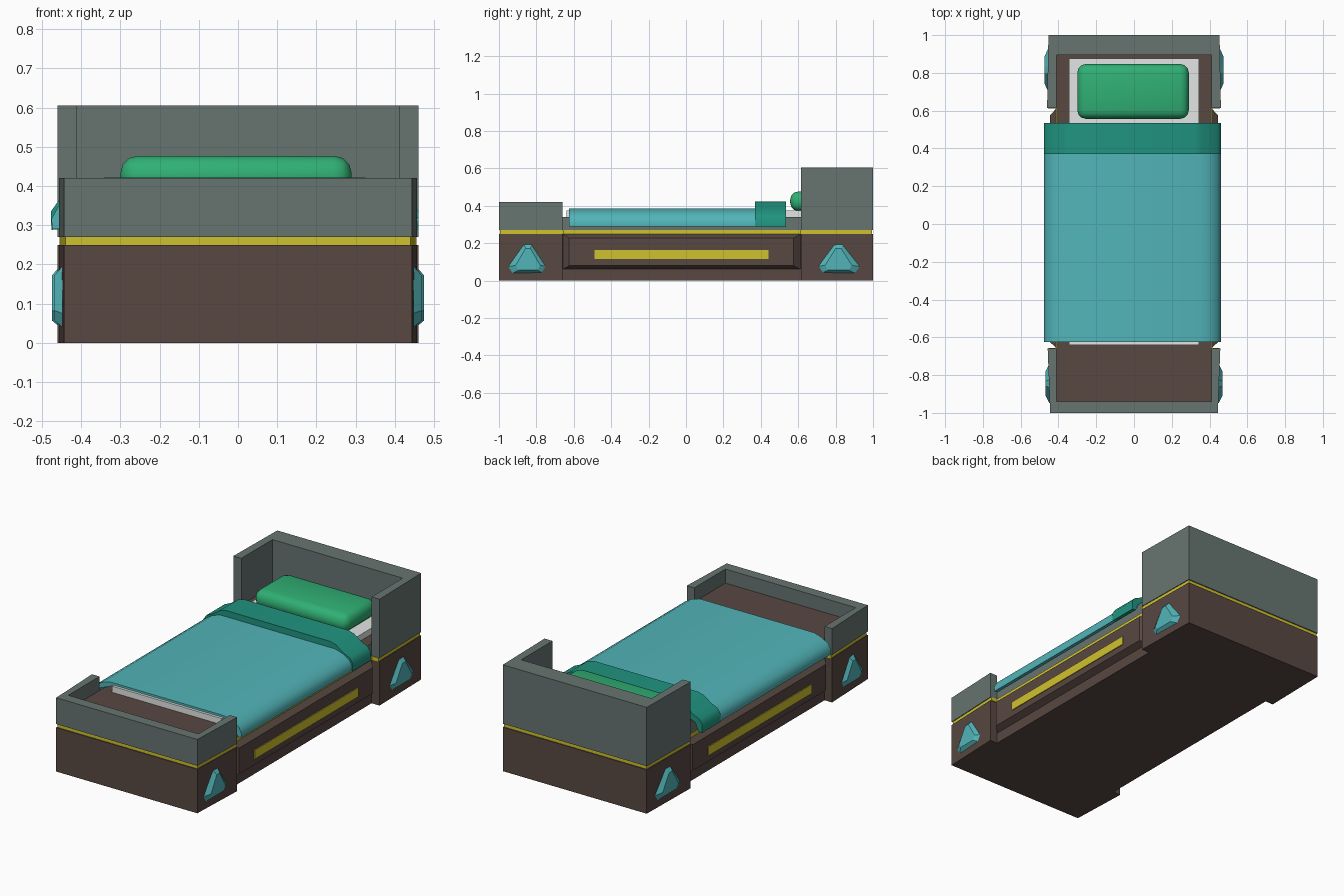
import bpy, bmesh

if "Cube" in bpy.data.objects:
    bpy.data.objects.remove(bpy.data.objects["Cube"])


def material(name, rgb):
    lin = [((c / 255 + 0.055) / 1.055) ** 2.4 for c in rgb]
    m = bpy.data.materials.new(name)
    m.diffuse_color = (*lin, 1)
    m.use_nodes = True
    m.node_tree.nodes["Principled BSDF"].inputs["Base Color"].default_value = m.diffuse_color
    return m


BROWN = material("dark brown", (88, 72, 66))
GREY = material("slate grey", (103, 117, 113))
YELLOW = material("yellow", (208, 194, 45))
TEAL = material("light teal", (82, 181, 185))
FOLD = material("deep teal", (32, 148, 128))
GREEN = material("green", (48, 176, 116))
WHITE = material("off white", (226, 230, 227))


def finish(name, bm, mats):
    bmesh.ops.recalc_face_normals(bm, faces=bm.faces)
    me = bpy.data.meshes.new(name)
    bm.to_mesh(me)
    bm.free()
    for m in mats:
        me.materials.append(m)
    ob = bpy.data.objects.new(name, me)
    bpy.context.collection.objects.link(ob)
    return ob


def loft(name, a, b, mat):
    """Solid between two matching loops of 3D points."""
    bm = bmesh.new()
    va = [bm.verts.new(p) for p in a]
    vb = [bm.verts.new(p) for p in b]
    n = len(a)
    bm.faces.new(va)
    bm.faces.new(vb)
    for i in range(n):
        j = (i + 1) % n
        bm.faces.new((va[i], va[j], vb[j], vb[i]))
    return finish(name, bm, [mat])


def prism_z(name, pts, z0, z1, mat):
    return loft(name, [(x, y, z0) for x, y in pts], [(x, y, z1) for x, y in pts], mat)


def box(name, x0, x1, y0, y1, z0, z1, mat):
    return prism_z(name, [(x0, y0), (x1, y0), (x1, y1), (x0, y1)], z0, z1, mat)


def end_block(label, y_out, y_in, x_out, x_in, wall_y, top):
    """Brown base block, yellow stripe and U-shaped grey board."""
    plan = [(-x_out, y_out), (x_out, y_out), (x_in, y_in), (-x_in, y_in)]
    prism_z(label + "_base", plan, 0, 0.25, BROWN)
    s = 0.99
    prism_z(label + "_stripe", [(x * s, y * 0.994) for x, y in plan], 0.25, 0.27, YELLOW)
    u = [(-x_out, y_out), (x_out, y_out), (x_in, y_in), (0.41, y_in),
         (0.41, wall_y), (-0.41, wall_y), (-0.41, y_in), (-x_in, y_in)]
    prism_z(label + "_board", u, 0.27, top, GREY)


end_block("foot", -1.0, -0.66, 0.444, 0.457, -0.94, 0.42)
end_block("head", 1.0, 0.615, 0.453, 0.46, 0.895, 0.605)

# Middle of the frame
box("middle_base", -0.41, 0.41, -0.67, 0.62, 0, 0.25, BROWN)
box("middle_stripe", -0.415, 0.415, -0.67, 0.62, 0.25, 0.27, YELLOW)
deck = box("bed_deck", -0.41, 0.41, -0.94, 0.895, 0.27, 0.34, GREY)
deck.data.materials.append(BROWN)
for p in deck.data.polygons:
    if p.normal.z > 0.9:
        p.material_index = 1


def rect(x, y0, y1, z0, z1):
    return [(x, y0, z0), (x, y1, z0), (x, y1, z1), (x, y0, z1)]


# Side panels, strips and gems
for side, s in (("right", 1), ("left", -1)):
    loft("side_panel_" + side, rect(s * 0.408, -0.66, 0.615, 0.06, 0.25),
         rect(s * 0.445, -0.625, 0.575, 0.08, 0.228), BROWN)
    box("side_strip_" + side, s * 0.443, s * 0.45, -0.49, 0.44, 0.115, 0.165, YELLOW)
    for end, yc, w, x0 in (("foot", -0.845, 0.105, 0.448), ("head", 0.815, 0.115, 0.454)):
        outline = [(-0.2, 0.195), (0.2, 0.195), (1, 0.075), (0.78, 0.04),
                   (-0.78, 0.04), (-1, 0.075)]
        back = [(s * x0, yc + w * u, z) for u, z in outline]
        front = [(s * (x0 + 0.02), yc + w * u * 0.62, 0.105 + (z - 0.105) * 0.75)
                 for u, z in outline]
        loft("gem_%s_%s" % (end, side), back, front, TEAL)

# Mattress
box("mattress", -0.345, 0.345, -0.64, 0.875, 0.335, 0.375, WHITE)


def cover(name, half, inner, y0, y1, mat):
    """Draped cloth: mirrored cross-section pulled along y."""
    out = half + [(-x, z) for x, z in reversed(half)]
    ins = [(-x, z) for x, z in inner] + list(reversed(inner))
    pts = [(x - 0.008, z) for x, z in out + ins]
    ob = loft(name, [(x, y0, z) for x, z in pts], [(x, y1, z) for x, z in pts], mat)
    for p in ob.data.polygons:
        p.use_smooth = abs(p.normal.y) < 0.5
    bpy.context.view_layer.objects.active = ob
    ob.select_set(True)
    bpy.ops.object.shade_smooth_by_angle(angle=0.7)
    ob.select_set(False)


# Blanket and its folded top
inner = [(0.445, 0.29), (0.425, 0.335), (0.34, 0.37)]
cover("blanket", [(0.465, 0.29), (0.468, 0.315), (0.45, 0.348), (0.41, 0.372),
                  (0.36, 0.387)], inner, -0.625, 0.375, TEAL)
cover("blanket_fold", [(0.468, 0.288), (0.469, 0.335), (0.45, 0.362), (0.41, 0.38),
                       (0.365, 0.412), (0.33, 0.422)], inner, 0.37, 0.535, FOLD)

# Pillow
bm = bmesh.new()
bmesh.ops.create_cube(bm, size=1)
for v in bm.verts:
    v.co = (v.co.x * 0.59 - 0.005, v.co.y * 0.29 + 0.702, v.co.z * 0.105 + 0.4245)
bmesh.ops.bevel(bm, geom=bm.edges[:], offset=0.045, segments=3, profile=0.5, affect='EDGES')
pillow = finish("pillow", bm, [GREEN])
bpy.context.view_layer.objects.active = pillow
pillow.select_set(True)
bpy.ops.object.shade_smooth_by_angle(angle=0.7)
pillow.select_set(False)
